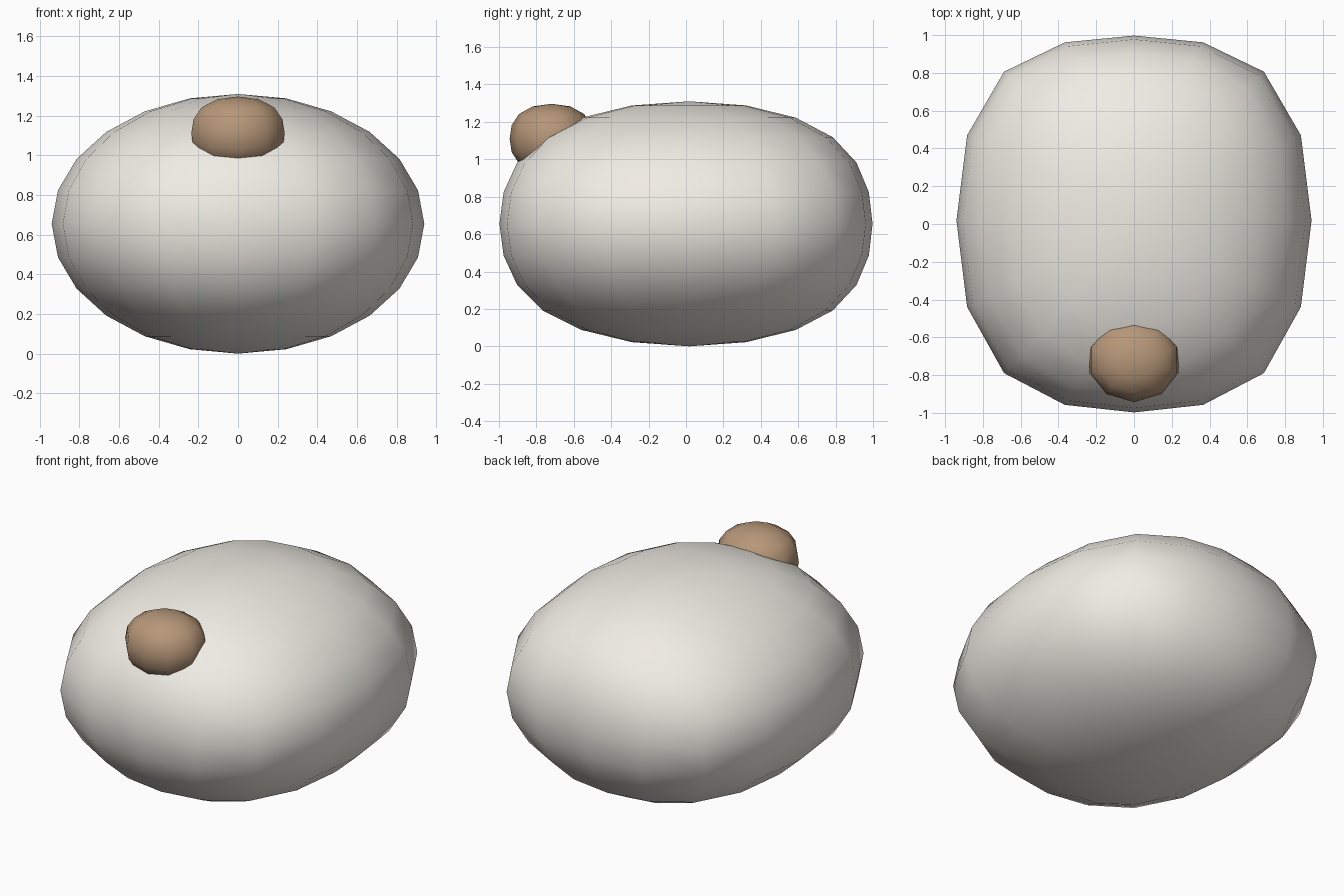
import bpy, bmesh, math

if "Cube" in bpy.data.objects:
    bpy.data.objects.remove(bpy.data.objects["Cube"])


def material(name, rgb):
    m = bpy.data.materials.new(name)
    m.diffuse_color = (*rgb, 1.0)
    m.use_nodes = True
    m.node_tree.nodes["Principled BSDF"].inputs["Base Color"].default_value = m.diffuse_color
    return m


def rounded_ball(name, segments, rings, size, centre, warp, mat):
    """Smooth UV sphere, reshaped by warp() on unit coordinates, then scaled."""
    bm = bmesh.new()
    bmesh.ops.create_uvsphere(bm, u_segments=segments, v_segments=rings, radius=1.0)
    for v in bm.verts:
        p = warp(*v.co)
        v.co = [c + s * q for c, s, q in zip(centre, size, p)]
    for f in bm.faces:
        f.smooth = True
    mesh = bpy.data.meshes.new(name)
    bm.to_mesh(mesh)
    bm.free()
    mesh.materials.append(mat)
    obj = bpy.data.objects.new(name, mesh)
    bpy.context.collection.objects.link(obj)
    return obj


def body_warp(x, y, z):
    # fuller shoulders along y, slightly squared in plan, poles shifted back
    swell = 1 + 0.035 * math.sin(2 * math.atan2(y, x)) ** 2
    x, y = x * swell, y * swell
    return x, y * (1 + 0.2 * (1 - y * y)) + 0.018 * (1 - y * y), z


def knob_warp(x, y, z):
    # fuller profile all round
    k = 1 + 0.2 * (1 - x * x - y * y)
    return x * k, y * k, z


# large flattened body
rounded_ball("body", 16, 12, (0.94, 0.9975, 0.655), (0, 0, 0.655),
             body_warp, material("cream", (0.87, 0.84, 0.78)))

# small knob half sunk into the upper front
rounded_ball("knob", 10, 8, (0.248, 0.224, 0.187), (0, -0.719, 1.11),
             knob_warp, material("tan", (0.47, 0.31, 0.19)))
